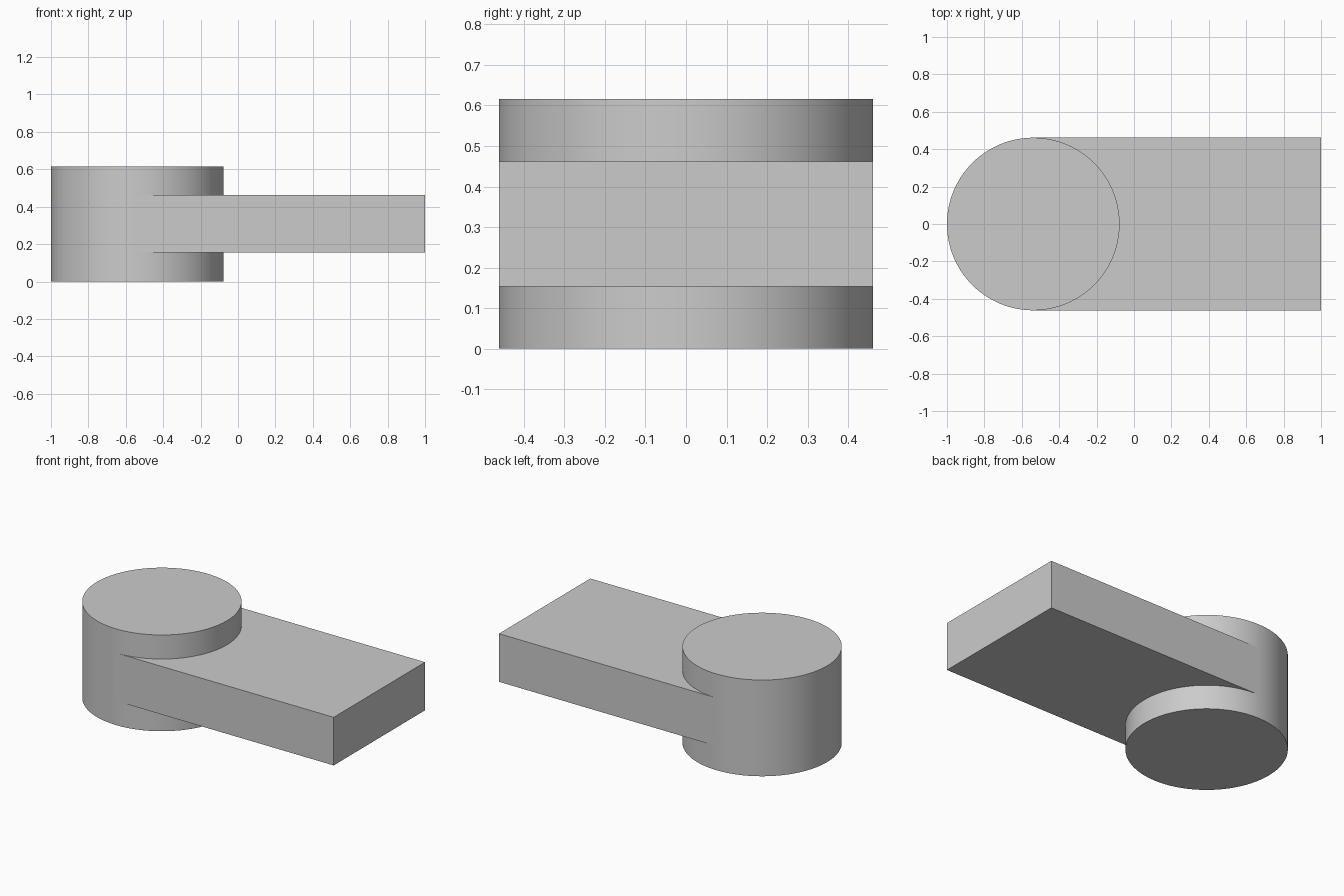
import bpy

if "Cube" in bpy.data.objects:
    bpy.data.objects.remove(bpy.data.objects["Cube"])

U = 2 / 13            # base unit: the model is 13 units long
R = 3 * U             # hub radius and half width of the arm
HUB_X = -1 + R

grey = bpy.data.materials.new("light_grey")
grey.diffuse_color = (0.6, 0.6, 0.6, 1)
grey.use_nodes = True
grey.node_tree.nodes["Principled BSDF"].inputs["Base Color"].default_value = grey.diffuse_color

# Round upright hub
bpy.ops.mesh.primitive_cylinder_add(vertices=128, radius=R, depth=4 * U,
                                    location=(HUB_X, 0, 2 * U))
hub = bpy.context.object
hub.name = "hub_with_arm"
hub.data.materials.append(grey)

# Flat arm, running from the hub centre to the right end
bpy.ops.mesh.primitive_cube_add(size=1, location=((HUB_X + 1) / 2, 0, 2 * U))
arm = bpy.context.object
arm.name = "arm_helper"
arm.scale = (1 - HUB_X, 2 * R, 2 * U)
arm.data.materials.append(grey)
bpy.ops.object.transform_apply(location=False, rotation=False, scale=True)

# Fuse the arm into the hub as one solid
bpy.ops.object.select_all(action='DESELECT')
hub.select_set(True)
bpy.context.view_layer.objects.active = hub
join = hub.modifiers.new("fuse_arm", 'BOOLEAN')
join.operation = 'UNION'
join.solver = 'EXACT'
join.object = arm
bpy.ops.object.modifier_apply(modifier=join.name)
bpy.data.objects.remove(arm, do_unlink=True)

# Smooth round wall, sharp rims and box edges
bpy.ops.object.shade_smooth_by_angle(angle=0.5)
